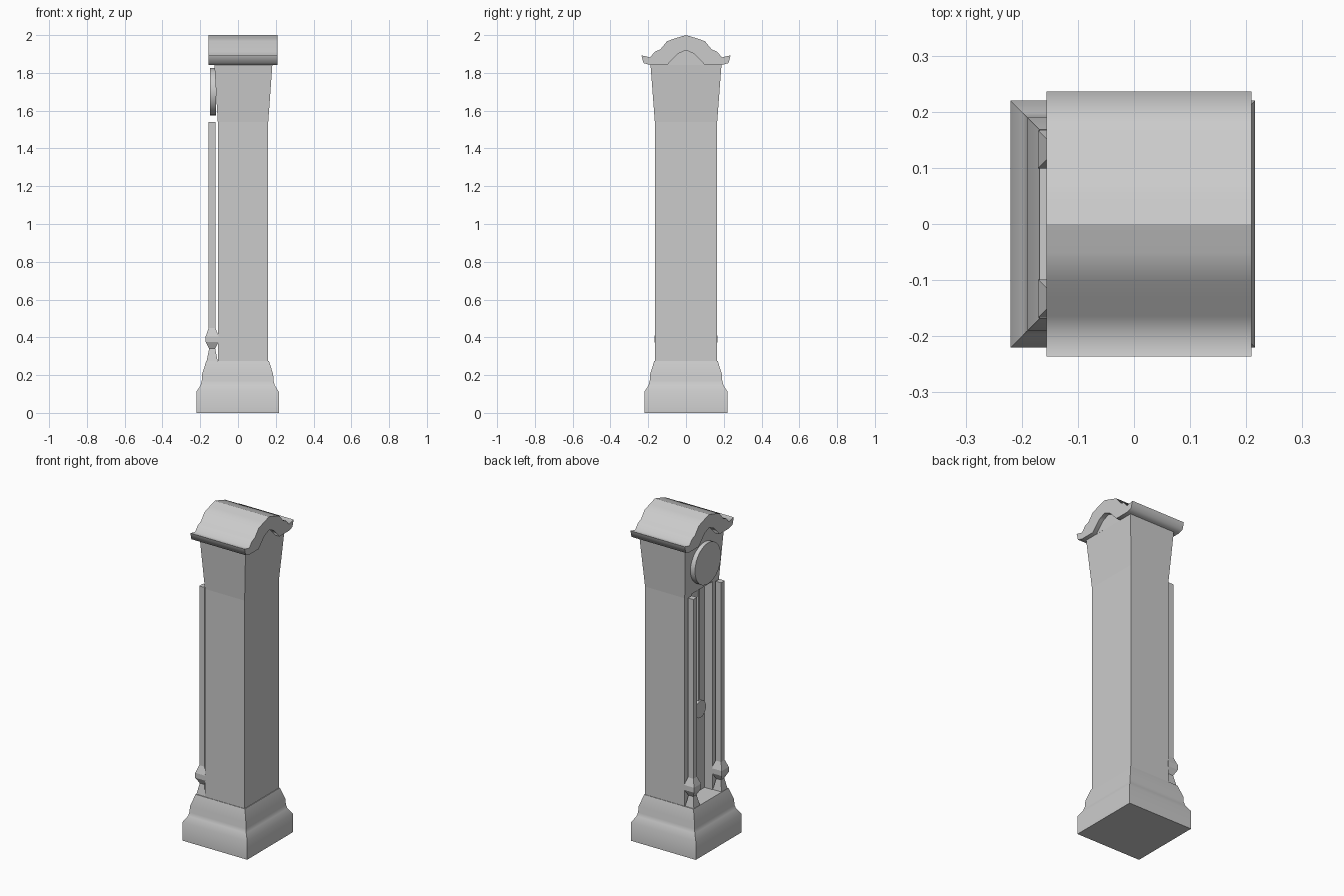
import bpy, bmesh, math
from mathutils import Matrix, Vector

if "Cube" in bpy.data.objects:
    bpy.data.objects.remove(bpy.data.objects["Cube"])


def finish(name, bm, angle=None, ridge=False):
    bmesh.ops.recalc_face_normals(bm, faces=bm.faces[:])
    me = bpy.data.meshes.new(name)
    bm.to_mesh(me)
    bm.free()
    ob = bpy.data.objects.new(name, me)
    bpy.context.collection.objects.link(ob)
    if angle:
        bpy.ops.object.select_all(action='DESELECT')
        ob.select_set(True)
        bpy.context.view_layer.objects.active = ob
        bpy.ops.object.shade_smooth_by_angle(angle=math.radians(angle))
    if ridge:
        for e in me.edges:
            if all(me.vertices[i].co.z > 1.995 for i in e.vertices):
                e.use_edge_sharp = True
    return ob


def loft(name, rings, angle=None):
    """Stack of rectangles (x0, x1, half_y, z, centre_y)."""
    bm = bmesh.new()
    loops = []
    for x0, x1, h, z, cy in rings:
        loops.append([bm.verts.new(p) for p in
                      ((x0, cy - h, z), (x1, cy - h, z), (x1, cy + h, z), (x0, cy + h, z))])
    for a, b in zip(loops, loops[1:]):
        for i in range(4):
            j = (i + 1) % 4
            bm.faces.new((a[i], a[j], b[j], b[i]))
    bm.faces.new(loops[0])
    bm.faces.new(loops[-1])
    return finish(name, bm, angle)


def prism(name, pts, offset, angle=None, ridge=False):
    """Extrude a closed 3D outline by an offset."""
    bm = bmesh.new()
    a = [bm.verts.new(p) for p in pts]
    b = [bm.verts.new(Vector(p) + Vector(offset)) for p in pts]
    n = len(a)
    for i in range(n):
        j = (i + 1) % n
        bm.faces.new((a[i], a[j], b[j], b[i]))
    bm.faces.new(a)
    bm.faces.new(b)
    return finish(name, bm, angle, ridge)


def disc(name, x0, x1, z, r, segments):
    bm = bmesh.new()
    bmesh.ops.create_cone(
        bm, cap_ends=True, segments=segments, radius1=r, radius2=r, depth=x1 - x0,
        matrix=Matrix.Translation(((x0 + x1) / 2, 0, z)) @ Matrix.Rotation(math.pi / 2, 4, 'Y'))
    return finish(name, bm, 40)


# Stepped plinth
loft("base", [(-h - .003, h - .001, h + .003, z, 0) for h, z in
              ((.217, 0), (.217, .112), (.195, .147), (.189, .17), (.187, .205), (.165, .275))], 45)

# Trunk with a recessed front
trunk = [(.16, -.165), (.16, .165), (-.107, .165), (-.107, .1),
         (-.055, .1), (-.055, -.1), (-.107, -.1), (-.107, -.165)]
prism("trunk", [(x, y, .27) for x, y in trunk], (0, 0, 1.27))

# Flared hood and its gable
loft("hood", [(-.107, .16, .165, 1.54, 0), (-.125, .182, .188, 1.845, 0)])
arch = [(.1, 1.842), (.045, 1.9), (0, 1.92)]
mirror = lambda half: half + [(-y, z) for y, z in reversed(half) if y > 0]
prism("gable", [(-.125, y, z) for y, z in mirror(arch)], (.307, 0, 0))

# Arched roof, underside following the gable
outer = [(.225, 1.852), (.236, 1.893), (.19, 1.882), (.165, 1.912),
         (.135, 1.925), (.1, 1.968), (.05, 1.985), (0, 2.0)]
under = [(-.19, 1.842), (-.1, 1.842), (-.045, 1.9), (0, 1.92),
         (.045, 1.9), (.1, 1.842), (.19, 1.842)]
prism("roof", [(-.156, y, z) for y, z in mirror(outer) + under], (.365, 0, 0), 75, True)

# Square columns with turned feet
for side, label in ((-1, "right"), (1, "left")):
    loft("column_" + label, [(-.137 - h, -.137 + h, h, z, side * .133) for h, z in
                             ((.03, .27), (.016, .34), (.034, .375), (.034, .405),
                              (.018, .45), (.018, 1.54))])

# Dial and pendulum
disc("dial", -.148, -.116, 1.70, .125, 28)
loft("pendulum_rod", [(-.09, -.08, .007, z, 0) for z in (.8, 1.54)])
disc("pendulum_bob", -.098, -.075, .80, .052, 20)
